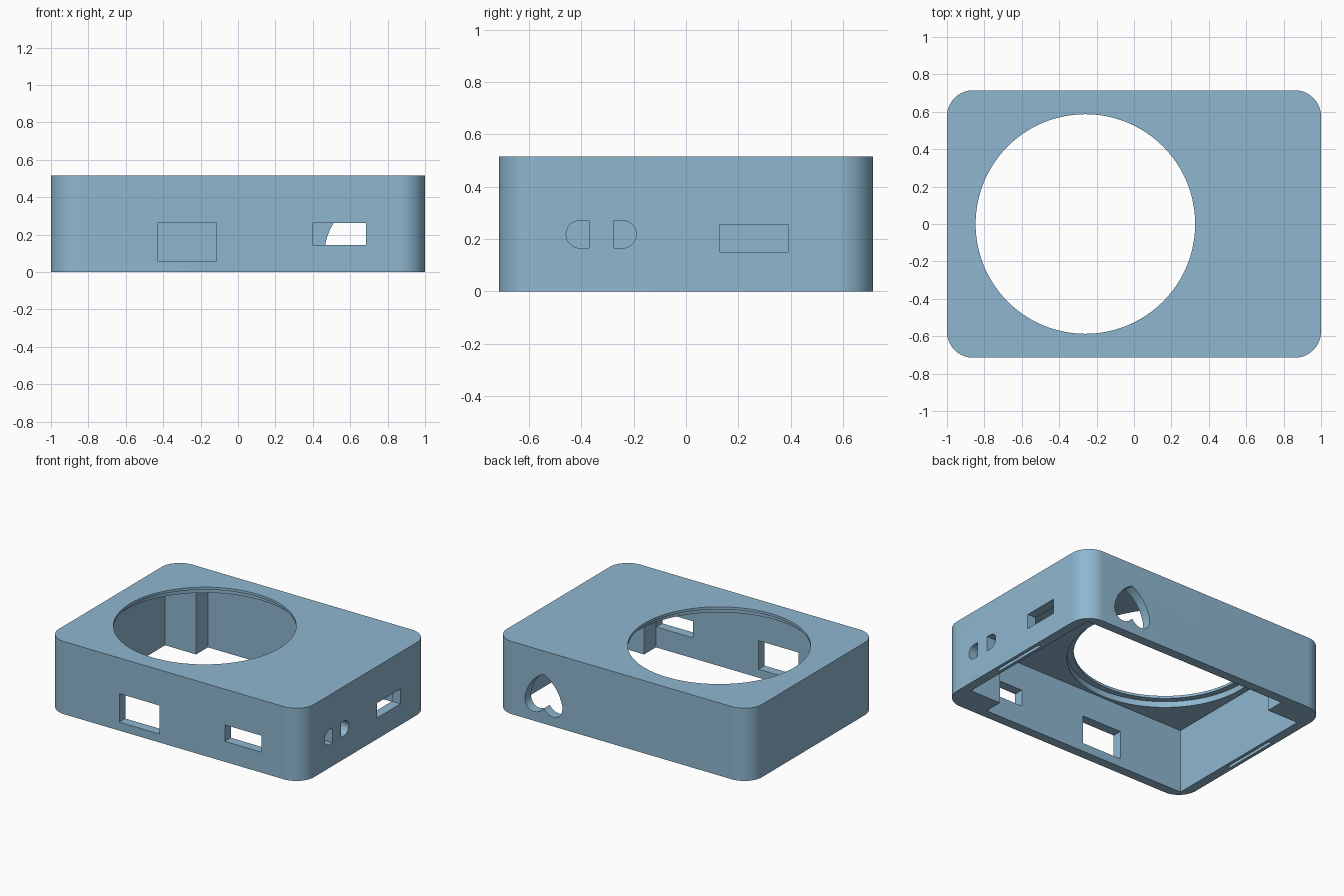
import bpy, bmesh, math

if "Cube" in bpy.data.objects:
    bpy.data.objects.remove(bpy.data.objects["Cube"])

HX, HY, H = 1.0, 0.715, 0.515      # half length, half depth, height
IX, IY = 0.933, 0.648              # inside of the walls
CEIL, LIP = 0.455, 0.497           # underside of the top, underside of the thin lip

shell_blue = bpy.data.materials.new("shell_blue")
shell_blue.diffuse_color = (0.275, 0.475, 0.63, 1)
shell_blue.use_nodes = True
shell_blue.node_tree.nodes["Principled BSDF"].inputs["Base Color"].default_value = shell_blue.diffuse_color


def prism(name, pts, axis, a, b):
    """Extrude a 2D outline along an axis from a to b."""
    place = {"x": lambda u, v, w: (w, u, v),
             "y": lambda u, v, w: (u, w, v),
             "z": lambda u, v, w: (u, v, w)}[axis]
    bm = bmesh.new()
    lo = [bm.verts.new(place(u, v, a)) for u, v in pts]
    hi = [bm.verts.new(place(u, v, b)) for u, v in pts]
    bm.faces.new(lo)
    bm.faces.new(hi)
    n = len(pts)
    for i in range(n):
        j = (i + 1) % n
        bm.faces.new((lo[i], lo[j], hi[j], hi[i]))
    bmesh.ops.recalc_face_normals(bm, faces=bm.faces)
    me = bpy.data.meshes.new(name)
    bm.to_mesh(me)
    bm.free()
    ob = bpy.data.objects.new(name, me)
    bpy.context.collection.objects.link(ob)
    me.materials.append(shell_blue)
    return ob


def arc(cx, cy, r, start, end, n):
    return [(cx + r * math.cos(math.radians(start + (end - start) * i / n)),
             cy + r * math.sin(math.radians(start + (end - start) * i / n)))
            for i in range(n + 1)]


def rect(u0, u1, v0, v1):
    return [(u0, v0), (u1, v0), (u1, v1), (u0, v1)]


def cut(target, cutter):
    mod = target.modifiers.new("cut", "BOOLEAN")
    mod.operation = "DIFFERENCE"
    mod.solver = "EXACT"
    mod.object = cutter
    bpy.context.view_layer.objects.active = target
    bpy.ops.object.modifier_apply(modifier=mod.name)
    bpy.data.objects.remove(cutter)


# Rounded outer shell
R = 0.14
outline = []
for sx, sy, a in ((1, 1, 0), (-1, 1, 90), (-1, -1, 180), (1, -1, 270)):
    outline += arc(sx * (HX - R), sy * (HY - R), R, a, a + 90, 14)
case = prism("case_shell", outline, "z", 0, H)

# Open cavity, leaving square pillars in two opposite corners
PX, PY = 0.69, 0.516
cavity = [(-IX, -IY), (PX, -IY), (PX, -PY), (IX, -PY),
          (IX, IY), (-PX, IY), (-PX, PY), (-IX, PY)]
cut(case, prism("cavity_cutter", cavity, "z", -0.1, CEIL))

# Round opening with a wider recess below its thin lip
cut(case, prism("recess_cutter", arc(-0.26, 0, 0.63, 0, 360 * 95 / 96, 95), "z", 0.4, LIP))
cut(case, prism("opening_cutter", arc(-0.26, 0, 0.587, 0, 360 * 95 / 96, 95), "z", 0.4, 0.6))

# Front windows
cut(case, prism("front_window_cutter", rect(-0.43, -0.115, 0.06, 0.262), "y", -0.8, -0.6))
cut(case, prism("front_slot_cutter", rect(0.397, 0.685, 0.145, 0.262), "y", -0.8, -0.6))

# Right side slot and the pair of D-shaped holes
cut(case, prism("side_slot_cutter", rect(0.13, 0.39, 0.15, 0.255), "x", 0.9, 1.1))
r = 0.0525
d_left = [(-0.37, 0.165), (-0.37, 0.27)] + arc(-0.458 + r, 0.2175, r, 90, 270, 16)
d_right = [(-0.275, 0.27), (-0.275, 0.165)] + arc(-0.19 - r, 0.2175, r, -90, 90, 16)
for pts in (d_left, d_right):
    cut(case, prism("d_hole_cutter", pts, "x", 0.9, 1.1))

# Upside-down heart opening in the back
half = [(0.03, 0.334), (0.058, 0.313), (0.083, 0.288), (0.105, 0.26), (0.124, 0.226),
        (0.138, 0.19), (0.146, 0.16), (0.147, 0.14), (0.142, 0.112), (0.128, 0.088),
        (0.105, 0.071), (0.08, 0.065), (0.052, 0.069), (0.026, 0.082), (0.01, 0.096)]
heart = [(0.615, 0.35)] + [(0.615 + x, z) for x, z in half] + [(0.615, 0.107)]
heart += [(0.615 - x, z) for x, z in reversed(half)]
cut(case, prism("heart_cutter", heart, "y", 0.6, 0.8))

# Narrow grooves under the two end walls
for s in (-1, 1):
    x0, x1 = sorted((s * 0.955, s * 0.977))
    cut(case, prism("groove_cutter", rect(x0, x1, -0.21, 0.21), "z", -0.1, 0.05))

# Smooth the rounded surfaces, keep edges sharp
bpy.ops.object.select_all(action="DESELECT")
case.select_set(True)
bpy.context.view_layer.objects.active = case
bpy.ops.object.shade_smooth_by_angle(angle=math.radians(30))
